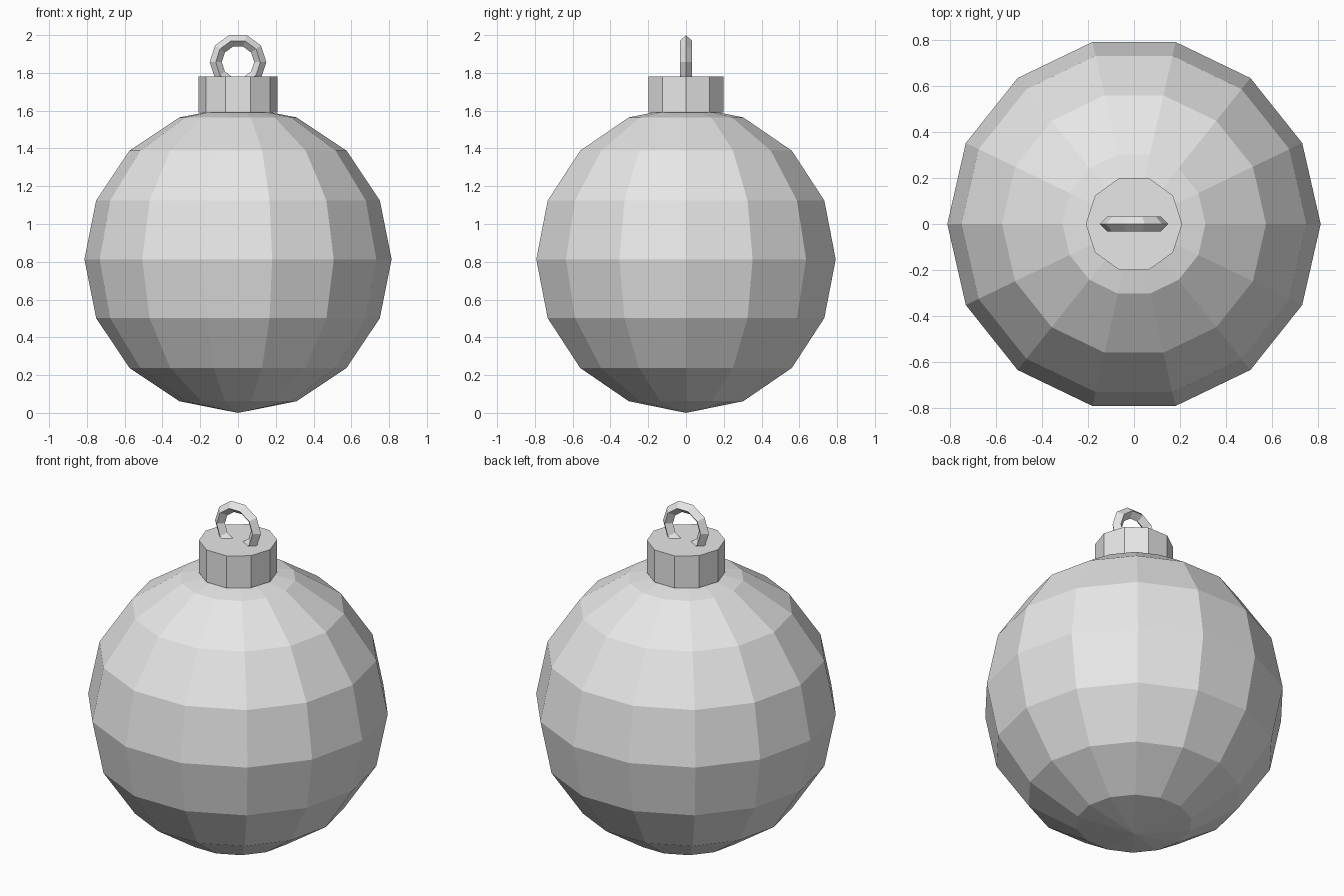
import bpy, bmesh
from math import sin, cos, pi
from mathutils import Matrix

cube = bpy.data.objects.get("Cube")
if cube:
    bpy.data.objects.remove(cube, do_unlink=True)

# Single plain grey
grey = bpy.data.materials.new("plain_grey")
grey.use_nodes = True
grey.diffuse_color = (0.8, 0.8, 0.8, 1)
grey.node_tree.nodes["Principled BSDF"].inputs["Base Color"].default_value = grey.diffuse_color


def lathe(name, profile, sides, closed=False, matrix=Matrix()):
    """Turn a (radius, height) profile around z, with a corner on +x."""
    bm = bmesh.new()
    rings = [[bm.verts.new((r * cos(2 * pi * i / sides), r * sin(2 * pi * i / sides), z))
              for i in range(sides)] for r, z in profile]
    pairs = list(zip(rings, rings[1:]))
    if closed:
        pairs.append((rings[-1], rings[0]))
    for low, high in pairs:
        for i in range(sides):
            j = (i + 1) % sides
            bm.faces.new((low[i], low[j], high[j], high[i]))
    if not closed:
        bm.faces.new(rings[0][::-1])
        bm.faces.new(rings[-1])
    # Merge the poles to points
    bmesh.ops.remove_doubles(bm, verts=bm.verts, dist=1e-5)
    bmesh.ops.dissolve_degenerate(bm, edges=bm.edges, dist=1e-6)
    bmesh.ops.transform(bm, matrix=matrix, verts=bm.verts)
    bmesh.ops.recalc_face_normals(bm, faces=bm.faces)
    mesh = bpy.data.meshes.new(name)
    bm.to_mesh(mesh)
    bm.free()
    mesh.materials.append(grey)
    obj = bpy.data.objects.new(name, mesh)
    bpy.context.collection.objects.link(obj)
    return obj


# Faceted ball
R = 0.813
bands = 8
ball = [(R * sin(pi * k / bands), R - R * cos(pi * k / bands)) for k in range(bands + 1)]
lathe("ball", ball, 14)

# Ten-sided cap
lathe("cap", [(0.21, 1.59), (0.21, 1.78)], 10)

# Upright hanging loop with a diamond cross-section
loop_r, wire_r = 0.118, 0.032
section = [(loop_r + wire_r * cos(pi * k / 2), wire_r * sin(pi * k / 2)) for k in range(4)]
centre_z = 2 - (loop_r + wire_r) * sin(2 * pi / 5)
lathe("hanging_loop", section, 10, closed=True,
      matrix=Matrix.Translation((0, 0, centre_z)) @ Matrix.Rotation(pi / 2, 4, 'X'))
